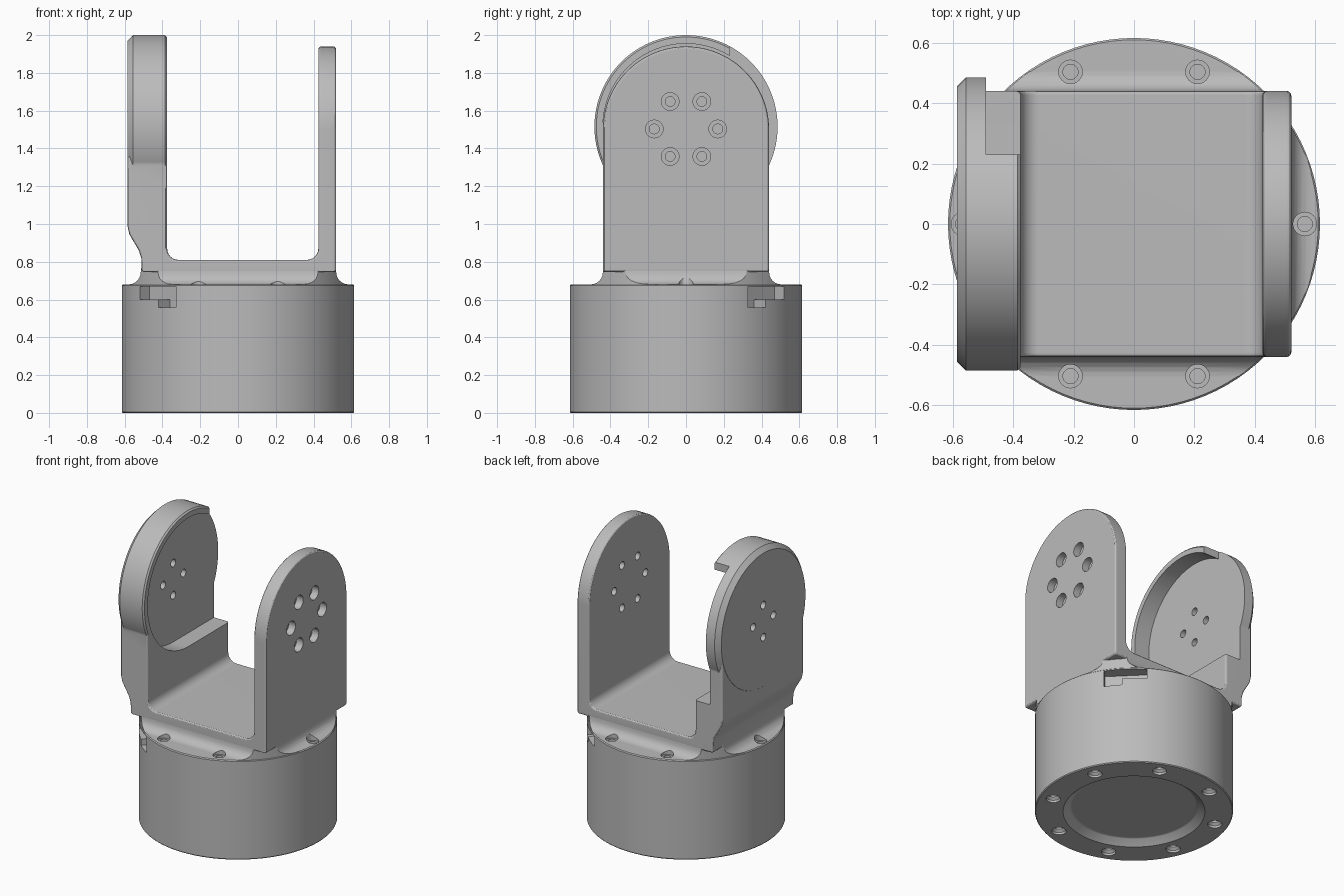
import bpy, bmesh
from math import sin, cos, pi, radians, acos
from mathutils import Matrix

if "Cube" in bpy.data.objects:
    bpy.data.objects.remove(bpy.data.objects["Cube"])

grey = bpy.data.materials.new("machined_grey")
grey.use_nodes = True
colour = (0.5, 0.5, 0.5, 1)
grey.diffuse_color = colour
grey.node_tree.nodes["Principled BSDF"].inputs["Base Color"].default_value = colour


def loft(name, rings):
    """Closed solid through a list of equal-length rings of points."""
    bm = bmesh.new()
    rows = [[bm.verts.new(p) for p in ring] for ring in rings]
    n = len(rows[0])
    for a, b in zip(rows, rows[1:]):
        for i in range(n):
            j = (i + 1) % n
            bm.faces.new((a[i], a[j], b[j], b[i]))
    bm.faces.new(rows[0])
    bm.faces.new(rows[-1])
    bmesh.ops.recalc_face_normals(bm, faces=bm.faces)
    mesh = bpy.data.meshes.new(name)
    bm.to_mesh(mesh)
    bm.free()
    mesh.materials.append(grey)
    obj = bpy.data.objects.new(name, mesh)
    bpy.context.collection.objects.link(obj)
    return obj


def place(points, axis, d):
    """Put 2D points on the plane at distance d along an axis."""
    if axis == "x":
        return [(d, p, q) for p, q in points]
    if axis == "y":
        return [(p, d, q) for p, q in points]
    return [(p, q, d) for p, q in points]


def arc(cx, cy, r, start, end, n):
    angles = [radians(start + (end - start) * i / n) for i in range(n + 1)]
    return [(cx + r * cos(a), cy + r * sin(a)) for a in angles]


def circle(cx, cy, r, n):
    return arc(cx, cy, r, 0, 360, n)[:-1]


def rect(a, b, c, d):
    return [(a, c), (b, c), (b, d), (a, d)]


def prism(name, points, axis, a, b):
    return loft(name, [place(points, axis, a), place(points, axis, b)])


def bake(obj):
    deps = bpy.context.evaluated_depsgraph_get()
    mesh = bpy.data.meshes.new_from_object(obj.evaluated_get(deps))
    obj.modifiers.clear()
    obj.data = mesh


def combine(obj, others, operation="DIFFERENCE"):
    for other in others:
        mod = obj.modifiers.new("combine", "BOOLEAN")
        mod.operation = operation
        mod.solver = "EXACT"
        mod.object = other
    bake(obj)
    for other in others:
        bpy.data.objects.remove(other)


# Round base housing, with a shallow recess underneath
R = 0.615
profile = [(0.385, 0.04), (0.4, 0.035), (0.44, 0), (R - 0.005, 0), (R, 0.006),
           (R, 0.34), (R, 0.674), (R - 0.006, 0.68)]
housing = loft("base_housing", [place(circle(0, 0, r, 96), "z", z) for r, z in profile])

# Concave skirt between the housing and the yoke
rings = []
for i in range(7):
    t = i / 6 * pi / 2
    g = 0.065 * (1 - sin(t))
    rings.append(place(rect(-0.515 - g, 0.52 + g, -0.44 - g, 0.44 + g), "z", 0.745 - 0.065 * cos(t)))
rings.insert(0, [(x, y, 0.6) for x, y, z in rings[0]])
rings.append([(x * 0.99, y * 0.99, 0.78) for x, y, z in rings[-1]])
skirt = loft("yoke_skirt", rings)
combine(skirt, [prism("trim", circle(0, 0, R - 0.004, 96), "z", 0.5, 0.9)], "INTERSECT")
combine(housing, [skirt], "UNION")

# Counterbored shoulder bolts
spots = [(sx * 0.21, sy * 0.503) for sx in (-1, 1) for sy in (-1, 1)] + [(-0.565, 0), (0.565, 0)]
for x, y in spots:
    combine(housing, [prism("bore", circle(x, y, 0.039, 24), "z", 0.665, 0.8)])
    combine(housing, [prism("bore", circle(x, y, 0.025, 20), "z", 0.61, 0.8)])

# Countersunk bolts underneath
for k in range(8):
    a = radians(22.5 + 45 * k)
    x, y = 0.525 * cos(a), 0.525 * sin(a)
    steps = [(0.045, -0.02), (0.045, 0.015), (0.028, 0.03), (0.028, 0.08)]
    combine(housing, [loft("sink", [place(circle(x, y, r, 24), "z", z) for r, z in steps])])

# Stepped slots on two opposite corners of the housing
for radial in (rect(0.53, 0.72, -0.134, 0.134), rect(-0.72, -0.53, -0.134, 0.134)):
    slots = [prism("slot", radial, "z", 0.6, 0.668)]
    half = [(p, min(q, -0.02)) for p, q in radial]
    slots.append(prism("slot", half, "z", 0.557, 0.61))
    for slot in slots:
        slot.data.transform(Matrix.Rotation(pi / 4, 4, "Z"))
    # The second slot keeps its step on the same side of the diagonal
    for slot in slots:
        combine(housing, [slot])

# U-shaped yoke, trimmed to round-topped arms
u = [(-0.51, 0.745), (0.52, 0.745), (0.52, 2.1), (0.425, 2.1)]
u += arc(0.365, 0.87, 0.06, 0, -90, 6)
u += arc(-0.315, 0.87, 0.06, 270, 180, 6)
u += [(-0.375, 2.1), (-0.585, 2.1), (-0.585, 0.99), (-0.575, 0.945), (-0.525, 0.86), (-0.512, 0.82)]
yoke = prism("yoke", u, "y", -0.44, 0.44)
tomb = [(-0.44, 0.5), (0.44, 0.5)] + arc(0, 1.5, 0.44, 0, 180, 48)
combine(yoke, [prism("trim", tomb, "x", -1, 1)], "INTERSECT")
bevel = yoke.modifiers.new("soft_edges", "BEVEL")
bevel.width = 0.015
bevel.segments = 3
bevel.limit_method = "ANGLE"
bevel.angle_limit = radians(50)
bevel.use_clamp_overlap = False
bake(yoke)

# Large round head on the thick arm, chamfered outside
head = [(0.455, -0.586), (0.485, -0.556), (0.485, -0.386), (0.475, -0.376)]
combine(yoke, [loft("head", [place(circle(0, 1.515, r, 96), "x", x) for r, x in head])], "UNION")

# Pocket inside the head, open towards the back
start = acos(0.23 / 0.44) * 180 / pi
pocket = [(0.6, 1.075), (0.6, 2.1), (0.23, 2.1)] + arc(0, 1.515, 0.44, start, 270, 48)
combine(yoke, [prism("pocket", pocket, "x", -0.49, -0.3)])

# Four through holes in the thick arm, six counterbored ones in the thin arm
for k in range(4):
    a = k * pi / 2
    c = (0.11 * cos(a), 1.505 + 0.11 * sin(a))
    combine(yoke, [prism("hole", circle(*c, 0.026, 20), "x", -0.7, -0.3)])
for k in range(6):
    a = k * pi / 3
    c = (0.168 * cos(a), 1.503 + 0.168 * sin(a))
    combine(yoke, [prism("hole", circle(*c, 0.026, 20), "x", 0.3, 0.7)])
    combine(yoke, [prism("hole", circle(*c, 0.047, 24), "x", 0.47, 0.7)])

# Smooth curved surfaces while keeping edges crisp
for obj in (housing, yoke):
    bpy.ops.object.select_all(action="DESELECT")
    obj.select_set(True)
    bpy.context.view_layer.objects.active = obj
    bpy.ops.object.shade_smooth_by_angle(angle=radians(28))
    normals = obj.modifiers.new("clean_shading", "WEIGHTED_NORMAL")
    normals.keep_sharp = True
